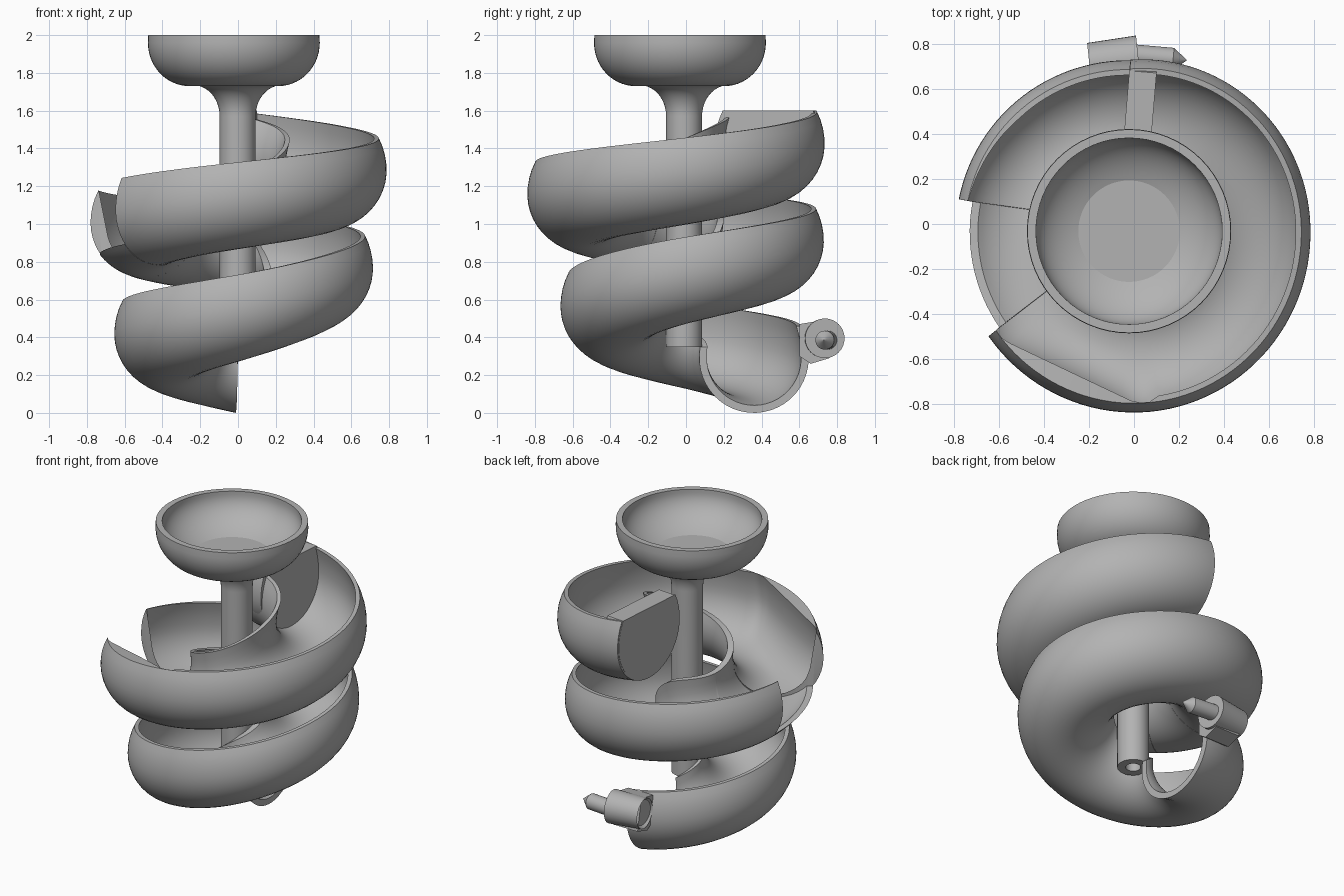
import bpy, bmesh, math
from mathutils import Matrix, Vector

cube = bpy.data.objects.get("Cube")
if cube:
    bpy.data.objects.remove(cube, do_unlink=True)

grey = bpy.data.materials.new("plain grey")
grey.use_nodes = True
grey.diffuse_color = (0.45, 0.45, 0.45, 1)
grey.node_tree.nodes["Principled BSDF"].inputs["Base Color"].default_value = (0.45, 0.45, 0.45, 1)

R, WALL, RIM = 0.29, 0.04, 0.17
# outer radius, rim height and inner rim drop at every quarter turn, from the top down
OUTER = [0.735, 0.785, 0.84, 0.795, 0.73, 0.715, 0.665, 0.655, 0.65]
HEIGHT = [1.60, 1.46, 1.33, 1.19, 1.08, 0.935, 0.735, 0.59, 0.46]
DROP = [0, 0, 0.08, 0.1, 0.07, 0.2, 0.16, 0.13, 0.11]
OPEN_START, OPEN_END = 2.605, 3.11     # opening in the outer wall, in quarter turns


def finish(name, bm, angle=35):
    bmesh.ops.recalc_face_normals(bm, faces=bm.faces)
    mesh = bpy.data.meshes.new(name)
    bm.to_mesh(mesh)
    bm.free()
    obj = bpy.data.objects.new(name, mesh)
    bpy.context.collection.objects.link(obj)
    mesh.materials.append(grey)
    bpy.ops.object.select_all(action='DESELECT')
    obj.select_set(True)
    bpy.context.view_layer.objects.active = obj
    bpy.ops.object.shade_smooth_by_angle(angle=math.radians(angle))


def smooth(keys, t):
    """Catmull-Rom interpolation through evenly spaced keys."""
    i = max(0, min(len(keys) - 2, int(t)))
    f = t - i
    b, c = keys[i], keys[i + 1]
    a = keys[i - 1] if i else 2 * b - c
    d = keys[i + 2] if i + 2 < len(keys) else 2 * c - b
    return 0.5 * (2 * b + (c - a) * f + (2 * a - 5 * b + 4 * c - d) * f * f
                  + (3 * b - 3 * c + d - a) * f ** 3)


def loft(bm, rings):
    """Join rings of points into a closed solid."""
    rows = [[bm.verts.new(p) for p in ring] for ring in rings]
    n = len(rows[0])
    for a, b in zip(rows, rows[1:]):
        for i in range(n):
            j = (i + 1) % n
            bm.faces.new((a[i], a[j], b[j], b[i]))
    bm.faces.new(rows[0])
    bm.faces.new(rows[-1])


def arc(radius, top, inner_h, outer_h, n=28):
    """U-shaped curve: round below its centre, steeper ellipse (height top) above."""
    a = math.pi - math.asin(inner_h / (top if inner_h > 0 else radius))
    b = 2 * math.pi + math.asin(outer_h / (top if outer_h > 0 else radius))
    pts = []
    for i in range(n + 1):
        p = a + (b - a) * i / n
        s = math.sin(p)
        pts.append((radius * math.cos(p), s * (top if s > 0 else radius)))
    return pts


def spiral(t):
    ang = math.radians(92 - 90 * t + 3 * max(0, 1 - 2 * t))
    return ang, smooth(OUTER, t) - R, smooth(HEIGHT, t) - RIM


def place(t, section, shift=0.0):
    """Stand a flat section upright on the spiral path; the first ones are skewed."""
    ang, mid, z = spiral(t)
    face = ang - 0.17 * max(0, 1 - t / 0.6)
    x = mid * math.cos(ang) + shift * math.sin(face)
    y = mid * math.sin(ang) - shift * math.cos(face)
    return [(x + u * math.cos(face), y + u * math.sin(face), z + v) for u, v in section]


def channel_width(t):
    """Outward stretch of the channel where it runs out through the opening."""
    if t < 1.95 or t > 3.5:
        return 1
    if t > OPEN_END:
        return 1 + 0.1 * (3.5 - t) / (3.5 - OPEN_END)
    ang, mid, _ = spiral(t)
    if t < OPEN_START:
        reach = 0.717 / math.cos(ang - math.radians(244.6)) - mid
        return min(reach / 0.224, 1.1)
    return 1.1


def trough_section(t):
    outer_h = -0.18 if OPEN_START < t < OPEN_END else RIM
    inner_h = RIM - smooth(DROP, t)
    k = channel_width(t)
    inside = [(u * k if u > 0 else u, v) for u, v in arc(R - WALL, 0.38, inner_h, outer_h)]
    return arc(R, 0.33, inner_h, outer_h) + inside[::-1]


# spiral trough, with doubled stations where the opening begins and ends
bm = bmesh.new()
edges = [e + d for e in (OPEN_START, OPEN_END) for d in (-0.001, 0.001)]
loft(bm, [place(t, trough_section(t)) for t in sorted([i / 30 for i in range(241)] + edges)])
finish("spiral_trough", bm)

# solid slab closing the top of the trough
bm = bmesh.new()
loft(bm, [place(0, arc(R - 0.01, 0.33, RIM, RIM), s) for s in (-0.002, 0.12)])
finish("trough_end_wall", bm)


def lathe(name, profile, matrix, sides=64):
    bm = bmesh.new()
    loft(bm, [[matrix @ Vector((r * math.cos(2 * math.pi * i / sides),
                                r * math.sin(2 * math.pi * i / sides), z))
               for i in range(sides)] for r, z in profile])
    finish(name, bm, 18)


def ellipse(cr, cz, rr, rz, a0, a1, n=14):
    """Elliptic arc for lathe profiles, angles in degrees."""
    steps = [math.radians(a0 + (a1 - a0) * i / n) for i in range(n + 1)]
    return [(cr + rr * math.cos(a), cz + rz * math.sin(a)) for a in steps]


# hollow-ended column flaring out under the bowl
column = [(0.045, 0.47), (0.045, 0.35), (0.095, 0.35)]
column += ellipse(0.235, 1.57, 0.14, 0.165, 180, 90)
lathe("column", column, Matrix.Translation((-0.002, -0.01, 0)))

# bowl with a flat floor
bowl = ellipse(0.235, 1.96, 0.22, 0.23, -90, 0)
bowl += [(0.453, 2.0), (0.415, 2.0)]
bowl += ellipse(0, 1.98, 0.415, 0.23, 0, -57)
lathe("bowl", bowl, Matrix.Translation((-0.022, -0.032, 0)))


def lying(y, z, degrees):
    """Turn a lathe axis to lie along x, swung a little about z."""
    return Matrix.Translation((0, y, z)) @ Matrix.Rotation(math.radians(degrees), 4, 'Z') \
        @ Matrix.Rotation(math.pi / 2, 4, 'Y')


# hinge pin beside the lower outlet: shaft with pointed tip, and its barrel
lathe("pin_shaft", [(0.05, -0.05), (0.05, 0.175), (0.002, 0.235)], lying(0.75, 0.385, -5), 32)
lathe("pin_barrel", [(0.03, -0.14), (0.06, -0.155), (0.095, -0.2), (0.105, 0.02), (0.05, 0.02)],
      lying(0.733, 0.395, 6), 32)

# web joining the barrel to the trough wall
bm = bmesh.new()
web = [(0.6, 0.3), (0.66, 0.26), (0.76, 0.29), (0.72, 0.49), (0.6, 0.47)]
loft(bm, [[(x, y, z) for y, z in web] for x in (-0.18, 0.0)])
finish("pin_web", bm, 30)
